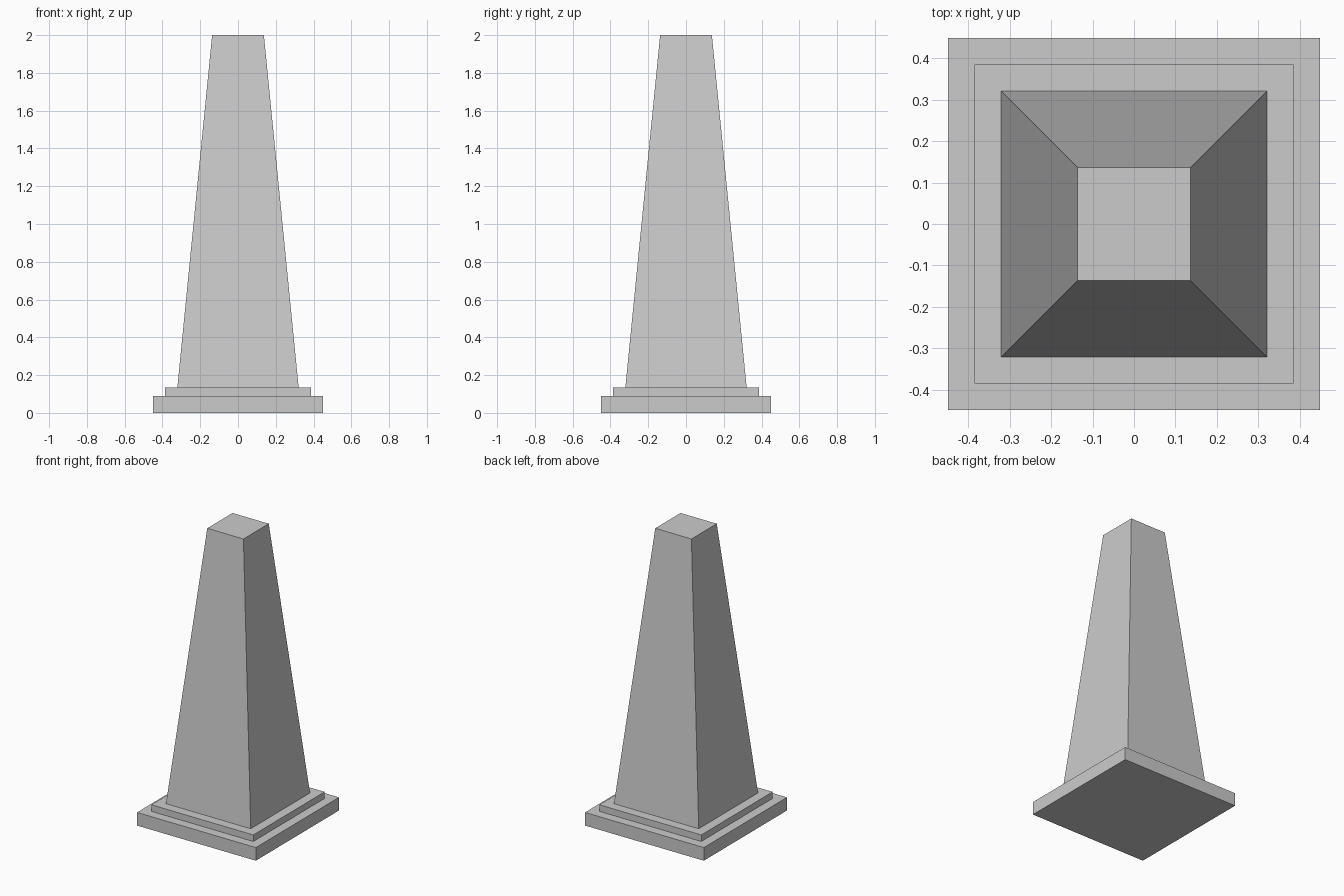
import bpy
import bmesh
from mathutils import Matrix

if "Cube" in bpy.data.objects:
    bpy.data.objects.remove(bpy.data.objects["Cube"])


def square_block(name, z0, z1, half_bottom, half_top):
    """Square block, optionally tapered, between two heights."""
    bm = bmesh.new()
    bmesh.ops.create_cube(bm, size=2.0, matrix=Matrix.Identity(4))
    for v in bm.verts:
        top = v.co.z > 0
        half = half_top if top else half_bottom
        v.co.x *= half
        v.co.y *= half
        v.co.z = z1 if top else z0
    mesh = bpy.data.meshes.new(name)
    bm.to_mesh(mesh)
    bm.free()
    obj = bpy.data.objects.new(name, mesh)
    bpy.context.collection.objects.link(obj)
    return obj


# Stepped base
square_block("base_plinth", 0.0, 0.09, 0.45, 0.45)
square_block("upper_step", 0.09, 0.135, 0.386, 0.386)

# Tapered shaft with a flat top
square_block("tapered_shaft", 0.135, 2.0, 0.321, 0.137)
